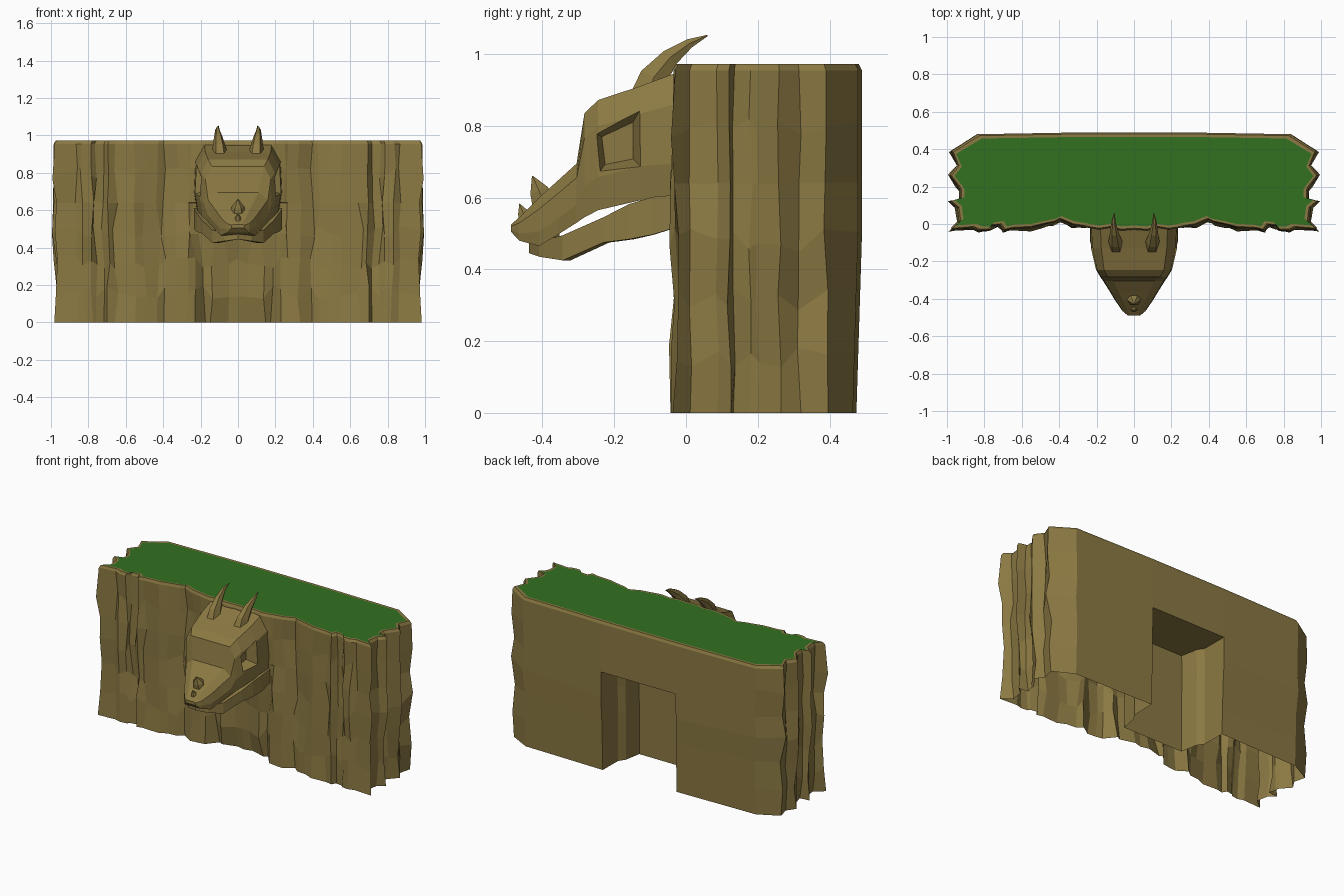
import bpy, bmesh, math, random
from mathutils import Vector

if "Cube" in bpy.data.objects:
    bpy.data.objects.remove(bpy.data.objects["Cube"])
random.seed(4)


def material(name, rgb):
    m = bpy.data.materials.new(name)
    m.diffuse_color = (*rgb, 1)
    m.use_nodes = True
    m.node_tree.nodes["Principled BSDF"].inputs["Base Color"].default_value = m.diffuse_color
    return m


rock = material("brown rock", (0.26, 0.192, 0.056))
grass = material("grass green", (0.032, 0.165, 0.015))


def loft(name, rings, cap_start=True, cap_end=True, mats=(rock,), finish=None):
    """Skin closed rings of equal size into one object."""
    bm = bmesh.new()
    vs = [[bm.verts.new(p) for p in r] for r in rings]
    n = len(rings[0])
    for a, b in zip(vs, vs[1:]):
        for i in range(n):
            j = (i + 1) % n
            bm.faces.new((a[i], a[j], b[j], b[i]))
    if cap_start:
        bm.faces.new(vs[0][::-1])
    top = bm.faces.new(vs[-1]) if cap_end else None
    bm.normal_update()
    if finish:
        finish(bm, top)
    bmesh.ops.remove_doubles(bm, verts=bm.verts, dist=0.0005)
    bmesh.ops.recalc_face_normals(bm, faces=bm.faces)
    me = bpy.data.meshes.new(name)
    bm.to_mesh(me)
    bm.free()
    for m in mats:
        me.materials.append(m)
    ob = bpy.data.objects.new(name, me)
    bpy.context.collection.objects.link(ob)
    return ob


def horn(name, path, sides=6, squash=1.0):
    """Tapered spike along points (x, y, z, radius)."""
    rings = []
    for k, p in enumerate(path):
        a, b = path[max(k - 1, 0)], path[min(k + 1, len(path) - 1)]
        d = (Vector(b[:3]) - Vector(a[:3])).normalized()
        u = Vector((1, 0, 0))
        w = d.cross(u).normalized()
        rings.append([Vector(p[:3]) + u * (p[3] * squash * math.cos(t)) + w * (p[3] * math.sin(t))
                      for t in (2 * math.pi * i / sides for i in range(sides))])
    return loft(name, rings)


# --- Cliff block: half outline (x, y), front recess depth, back recess y ---
front = [(0, -.03), (.07, -.035), (.13, -.02), (.19, -.03), (.25, -.02), (.27, -.015),
         (.33, -.005), (.40, .025), (.43, .01), (.50, -.005), (.56, -.02), (.66, -.025),
         (.70, -.035), (.72, -.005), (.77, -.01), (.79, -.035), (.84, -.035), (.87, -.02)]
side = [(.985, -.03), (.94, .01), (.95, .085), (.99, .12), (.935, .135),
        (.935, .18), (.945, .2), (.99, .26), (.95, .315), (.98, .39), (.84, .48)]
back = [(.27, .49), (.268, .49), (.24, .49), (.22, .49), (0, .49)]
half = front + side + back
pocket = {0: .11, 1: .13, 2: .07, 3: .10, 4: .03}
nb = len(front) + len(side)
cave = {nb + 1: .32, nb + 2: .28, nb + 3: .17, nb + 4: .17}
rows = [(0, .985, True), (.16, .985, True), (.32, .985, True), (.48, 1.0, True),
        (.64, .99, True), (.642, .99, False), (.80, .995, False), (.955, .995, False)]
rings, last = [], None
for z, sx, low in rows:
    jit = [(random.uniform(-.012, .012), random.uniform(-.012, .012), random.uniform(-.035, .035))
           for _ in half]
    if z == .642:
        jit = last
    last = jit
    pts = []
    for i, (x, y) in enumerate(half):
        jx, jy, jz = jit[i]
        if i >= nb - 1 or z > .9:
            jx, jy = 0, 0
        if len(front) < i < nb:
            jy *= .5
        if z in (0, .955, .64, .642) or i >= nb:
            jz = 0
        if x == 0:
            jx = 0
        if low and i in pocket:
            y += pocket[i] * (1 - .85 * z / .64)
            jx *= 2
        if low and i in cave:
            y = cave[i]
        if i >= nb - 1:
            y -= .015 * (1 - z / .48) if z < .48 and i not in cave else 0
        elif z < .3:
            y -= .01 if i < len(front) else 0
        pts.append(Vector((x * sx + jx, y + jy, z + jz)))
    rings.append(pts + [Vector((-p.x, p.y, p.z)) for p in pts[-2:0:-1]])


def grass_top(bm, top):
    """Bevelled rock rim with a grass face inside it."""
    c = Vector((0, .22, 0))

    def shrink(dx, dy, z=None):
        for v in top.verts:
            v.co.x -= dx * v.co.x
            v.co.y -= dy * (v.co.y - c.y)
            if z:
                v.co.z = z
    bmesh.ops.inset_region(bm, faces=[top], thickness=0, depth=0)
    shrink(.01, .03, .972)
    bmesh.ops.inset_region(bm, faces=[top], thickness=0, depth=0)
    shrink(.016, .06)
    top.material_index = 1


loft("cliff", rings, cap_start=False, mats=(rock, grass), finish=grass_top)

# --- Skull: sections (y, half width, crown half width, bottom z, top z) ---
skull = loft("skull", [
    [Vector((s * w, y, z)) for s, w, z in (
        (1, w * .93, zb), (1, w, zb + .3 * (zt - zb)), (1, w * .97, zb + .76 * (zt - zb)), (1, c, zt),
        (-1, c, zt), (-1, w * .97, zb + .76 * (zt - zb)), (-1, w, zb + .3 * (zt - zb)), (-1, w * .93, zb))]
    for y, w, c, zb, zt in (
        (-.488, .035, .02, .505, .525), (-.465, .062, .035, .48, .545), (-.41, .10, .06, .465, .60),
        (-.36, .13, .085, .495, .645), (-.305, .165, .11, .53, .695), (-.283, .18, .14, .545, .835),
        (-.245, .203, .16, .565, .872), (-.13, .23, .175, .592, .91), (0, .235, .18, .585, .958))])


# --- Eye sockets cut into both sides ---
def socket(s):
    outer = [(-.265, .785), (-.125, .85), (-.125, .685), (-.25, .66)]
    c = Vector((-.185, .745))
    rings = []
    for x, k in ((.16, .62), (.26, 1.12)):
        rings.append([Vector((s * x, c.x + (y - c.x) * k, c.y + (z - c.y) * k)) for y, z in outer])
    return loft("socket_cutter", rings)


for s in (1, -1):
    cut = socket(s)
    cut.hide_render = True
    cut.hide_set(True)
    m = skull.modifiers.new("socket", 'BOOLEAN')
    m.operation, m.object, m.solver = 'DIFFERENCE', cut, 'EXACT'

# --- Lower jaw: U shaped bar (x, y, bottom z, top z, half thickness) ---
arm = [(.205, 0, .525, .61, .03), (.205, -.09, .497, .602, .03), (.19, -.15, .484, .582, .03),
       (.165, -.22, .475, .545, .028), (.115, -.33, .425, .495, .026), (.06, -.39, .435, .478, .022)]
bar = arm + [(0, -.415, .445, .472, .022)] + [(-p[0],) + p[1:] for p in arm[::-1]]
jaw = []
for k, (x, y, zb, zt, t) in enumerate(bar):
    a, b = bar[max(k - 1, 0)], bar[min(k + 1, len(bar) - 1)]
    d = Vector((b[0] - a[0], b[1] - a[1], 0)).normalized()
    n = Vector((d.y, -d.x, 0)) * t
    p = Vector((x, y, 0))
    jaw.append([p + n * .6 + Vector((0, 0, zb)), p + n + Vector((0, 0, (zb + zt) / 2)),
                p + n * .7 + Vector((0, 0, zt)), p - n + Vector((0, 0, zt)), p - n + Vector((0, 0, zb))])
loft("lower_jaw", jaw)

# --- Horns and fangs ---
for s in (1, -1):
    horn("crown_horn", [(s * .095, -.11, .87, .058), (s * .10, -.09, .935, .045),
                        (s * .105, -.045, .99, .029), (s * .11, .01, 1.03, .015),
                        (s * .105, .06, 1.052, .002)], squash=.8)
    horn("fang", [(s * .09, -.37, .51, .016), (s * .09, -.363, .485, .012),
                  (s * .088, -.353, .45, .001)], 5)
    horn("front_fang", [(s * .045, -.42, .50, .012), (s * .045, -.405, .462, .001)], 5)
horn("nose_horn", [(0, -.395, .585, .04), (0, -.41, .62, .03), (0, -.428, .66, .002)], squash=1.1)
horn("nose_spike", [(0, -.445, .535, .026), (0, -.455, .56, .016), (0, -.464, .583, .001)])
